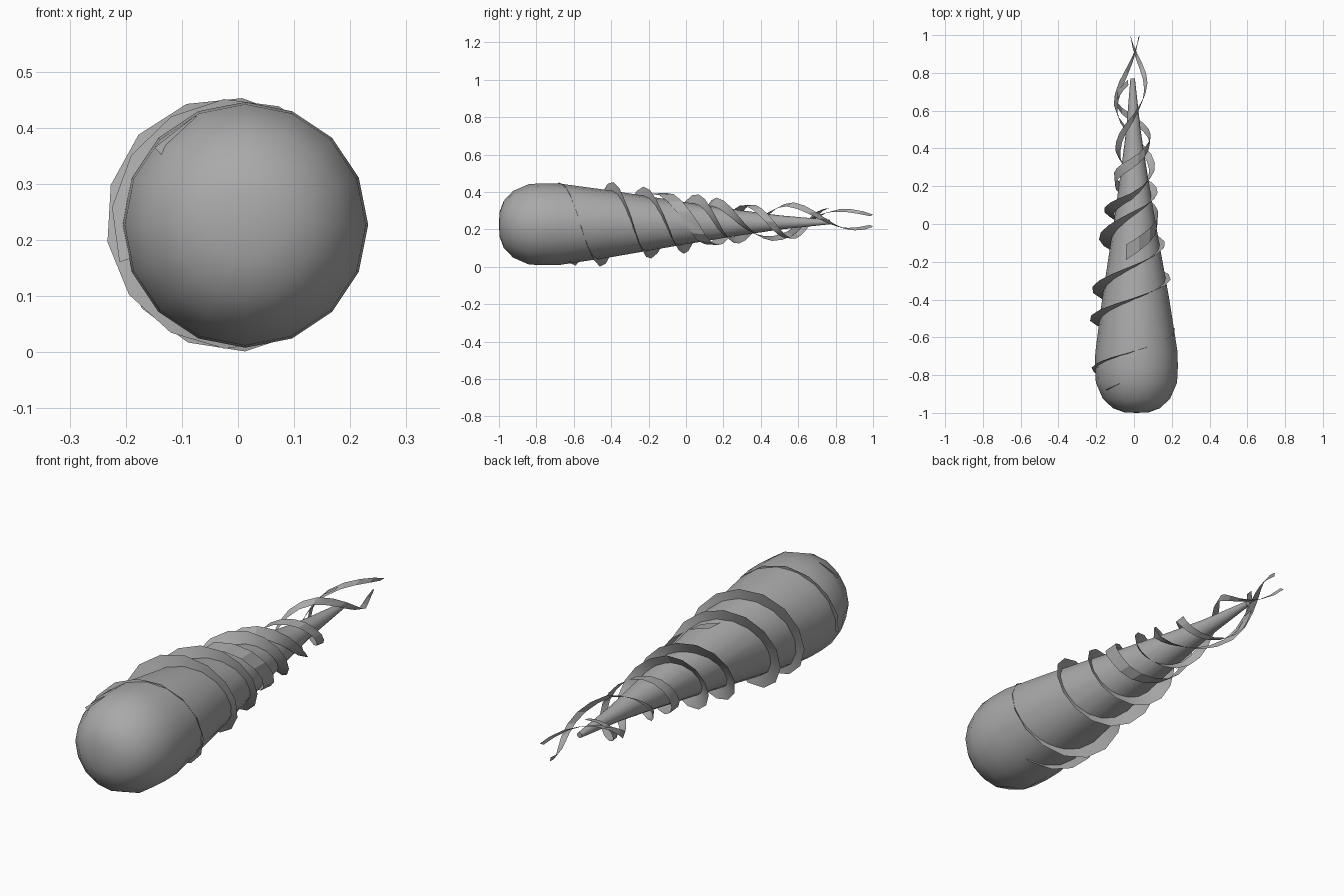
import bpy, bmesh, math

cube = bpy.data.objects.get("Cube")
if cube:
    bpy.data.objects.remove(cube)

grey = bpy.data.materials.new("plain_grey")
grey.use_nodes = True
grey.diffuse_color = (0.4, 0.4, 0.4, 1)
grey.node_tree.nodes["Principled BSDF"].inputs["Base Color"].default_value = (0.4, 0.4, 0.4, 1)


def lerp(keys, t):
    """Piecewise linear lookup in (position, value) pairs."""
    if t <= keys[0][0]:
        return keys[0][1]
    for (a, va), (b, vb) in zip(keys, keys[1:]):
        if t <= b:
            return va + (vb - va) * (t - a) / (b - a)
    return keys[-1][1]


def finish(name, bm, angle):
    mesh = bpy.data.meshes.new(name)
    bm.to_mesh(mesh)
    bm.free()
    mesh.materials.append(grey)
    obj = bpy.data.objects.new(name, mesh)
    bpy.context.collection.objects.link(obj)
    bpy.ops.object.select_all(action='DESELECT')
    obj.select_set(True)
    bpy.context.view_layer.objects.active = obj
    bpy.ops.object.shade_smooth_by_angle(angle=math.radians(angle))


# Tapered body: rings along the y axis, rounded head, pointed tail
def make_body(sides=16):
    profile = [(-.997, .065), (-.975, .125), (-.925, .178), (-.84, .215), (-.76, .219),
               (-.68, .218), (-.4, .178), (0, .112), (.3, .066), (.5, .038), (.77, .012)]
    bm = bmesh.new()
    rings = []
    for y, r in profile:
        t = max(0, (y + .68) / 1.45)
        cx, cz = .013 - .02 * t, .227 + .012 * t
        rings.append([bm.verts.new((cx + r * math.cos(a), y, cz + r * math.sin(a)))
                      for a in (2 * math.pi * i / sides for i in range(sides))])
    pole = bm.verts.new((.013, -1, .227))
    for i in range(sides):
        j = (i + 1) % sides
        bm.faces.new((pole, rings[0][i], rings[0][j]))
        for low, high in zip(rings, rings[1:]):
            bm.faces.new((low[i], high[i], high[j], low[j]))
    bm.faces.new(rings[-1])
    bmesh.ops.recalc_face_normals(bm, faces=bm.faces)
    finish("tapered_body", bm, 50)


# Path of the wrapping strips along the body
OUTER = [(-.9, .195), (-.77, .222), (-.6, .224), (-.45, .231), (-.2, .19), (0, .162),
         (.25, .114), (.4, .1), (.55, .104), (.75, .08), (.9, .055), (1, .042)]
CENTRE_X = [(-.8, -.004), (-.3, -.01), (0, -.014), (.35, .005), (.6, -.015), (1, 0)]
CENTRE_Z = [(-.8, .228), (.4, .238), (1, .25)]

# Strips stand on edge near the head and lie flatter towards the tail
FIN_DEPTH = [(-.8, .04), (-.45, .075), (0, .06), (.3, .03), (.6, .02), (1, .012)]
FIN_WIDTH = [(-.9, .005), (-.45, .012), (-.1, .02), (.2, .035), (.6, .04), (1, .03)]
FLAT_DEPTH = [(-.15, .005), (.7, .005)]
FLAT_WIDTH = [(-.15, .08), (.2, .065), (.7, .03)]


# Spiral strip: keys pair turns (0 is the right side) with the position along y
def make_ribbon(name, keys, depth=FIN_DEPTH, width=FIN_WIDTH, scale=1, steps=14):
    bm = bmesh.new()
    start, end = keys[0][0], keys[-1][0]
    count = round((end - start) * steps)
    previous = None
    for i in range(count + 1):
        turn = start + (end - start) * i / count
        y = lerp(keys, turn)
        a = math.pi - 2 * math.pi * turn
        outer = lerp(OUTER, y) * scale
        half = lerp(width, y) / 2
        pair = []
        for r, dy in ((outer - lerp(depth, y), -half), (outer, half)):
            pair.append(bm.verts.new((lerp(CENTRE_X, y) + r * math.cos(a),
                                      min(1, y + dy),
                                      lerp(CENTRE_Z, y) + r * math.sin(a))))
        if previous:
            bm.faces.new((previous[0], previous[1], pair[1], pair[0]))
        previous = pair
    finish(name, bm, 25)


make_body()
make_ribbon("long_ribbon", [(-.05, -.79), (.25, -.68), (.5, -.57), (.75, -.46), (1, -.35),
                            (1.25, -.23), (1.5, -.11), (1.75, -.02), (2.25, .15),
                            (2.5, .29), (2.75, .45), (3, .65), (3.25, .88), (3.38, 1)])
make_ribbon("second_ribbon", [(-.88, -.88), (-.25, -.6), (0, -.51), (.25, -.4), (.5, -.29),
                              (.75, -.2), (1, -.08), (1.25, .05), (1.5, .16), (1.75, .26),
                              (2, .38), (2.25, .55), (2.5, .75), (2.75, .93), (2.83, 1)])
make_ribbon("short_ribbon", [(.22, -.15), (.5, .03), (.75, .15), (1, .24), (1.25, .33),
                             (1.5, .45), (1.75, .56), (2, .66), (2.2, .75)],
            FLAT_DEPTH, FLAT_WIDTH, .9)
